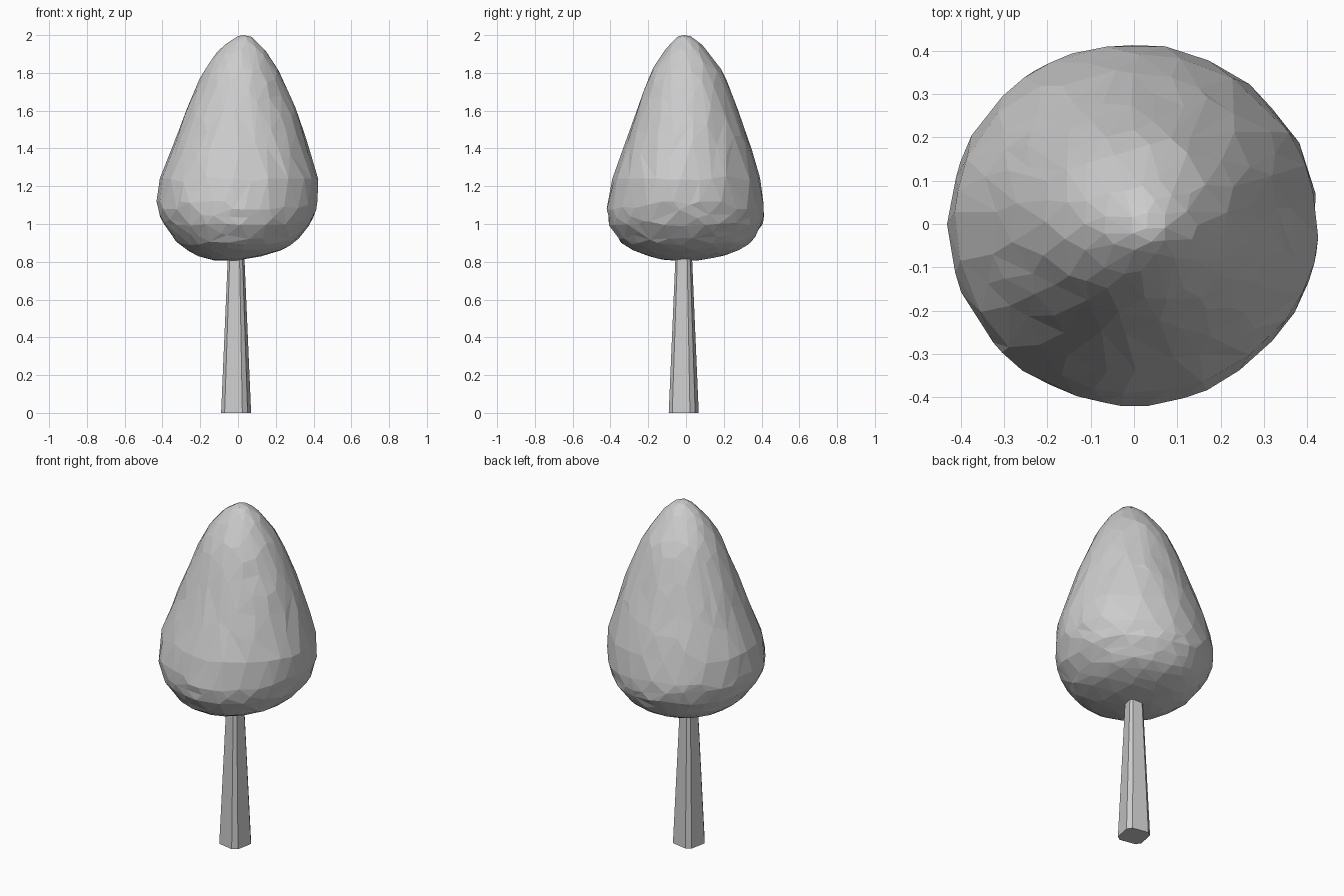
import bpy, bmesh, math, random

if "Cube" in bpy.data.objects:
    bpy.data.objects.remove(bpy.data.objects["Cube"])

random.seed(4)

# Crown outline: height, x min, x max, y min, y max
OUTLINE = [
    (0.80, -0.07, -0.03, -0.02, 0.02),
    (0.81, -0.14, 0.01, -0.12, 0.08),
    (0.83, -0.21, 0.13, -0.20, 0.20),
    (0.86, -0.27, 0.23, -0.28, 0.28),
    (0.90, -0.32, 0.30, -0.345, 0.345),
    (1.00, -0.395, 0.385, -0.41, 0.405),
    (1.08, -0.425, 0.415, -0.417, 0.415),
    (1.16, -0.43, 0.43, -0.41, 0.41),
    (1.22, -0.42, 0.427, -0.395, 0.395),
    (1.40, -0.35, 0.375, -0.33, 0.345),
    (1.60, -0.275, 0.31, -0.26, 0.275),
    (1.80, -0.19, 0.225, -0.19, 0.20),
    (1.90, -0.12, 0.16, -0.125, 0.125),
    (1.96, -0.06, 0.11, -0.08, 0.075),
    (1.99, -0.01, 0.07, -0.05, 0.03),
    (2.00, 0.01, 0.05, -0.03, 0.01),
]


def outline_at(z):
    for a, b in zip(OUTLINE, OUTLINE[1:]):
        if z <= b[0]:
            t = max(0, (z - a[0]) / (b[0] - a[0]))
            return [p + (q - p) * t for p, q in zip(a[1:], b[1:])]
    return OUTLINE[-1][1:]


def finish(bm, name):
    mesh = bpy.data.meshes.new(name)
    bm.to_mesh(mesh)
    bm.free()
    obj = bpy.data.objects.new(name, mesh)
    bpy.context.collection.objects.link(obj)
    return obj


# Crown: faceted sphere reshaped to the pear outline
bm = bmesh.new()
bmesh.ops.create_icosphere(bm, subdivisions=4, radius=1)
for v in bm.verts:
    s = max(-1, min(1, v.co.z))
    z = 1.12 + s * (0.88 if s > 0 else 0.315)
    x0, x1, y0, y1 = outline_at(z)
    a = math.atan2(v.co.y, v.co.x)
    r = 0 if abs(s) > 0.9999 else random.uniform(0.99, 1.012)
    v.co = ((x0 + x1) / 2 + r * (x1 - x0) / 2 * math.cos(a),
            (y0 + y1) / 2 + r * (y1 - y0) / 2 * math.sin(a), z)
crown = finish(bm, "crown")
dec = crown.modifiers.new("irregular_facets", 'DECIMATE')
dec.ratio = 0.5

# Trunk: tapered octagon running up into the crown
bm = bmesh.new()
bmesh.ops.create_cone(bm, cap_ends=True, segments=8, radius1=0.086,
                      radius2=0.045, depth=0.88)
for v in bm.verts:
    a = math.atan2(v.co.y, v.co.x)
    r = math.hypot(v.co.x, v.co.y)
    k = round((a - math.pi / 8) / (math.pi / 4))
    a = math.pi / 8 + k * math.pi / 4 if abs(math.sin(4 * a)) < 0.5 and math.cos(8 * a) > 0.9 and abs(math.cos(4 * a) - 1) < 0.1 else a
    v.co = (r * math.cos(a) - 0.01, r * math.sin(a) - 0.012, v.co.z + 0.44)
finish(bm, "trunk")
